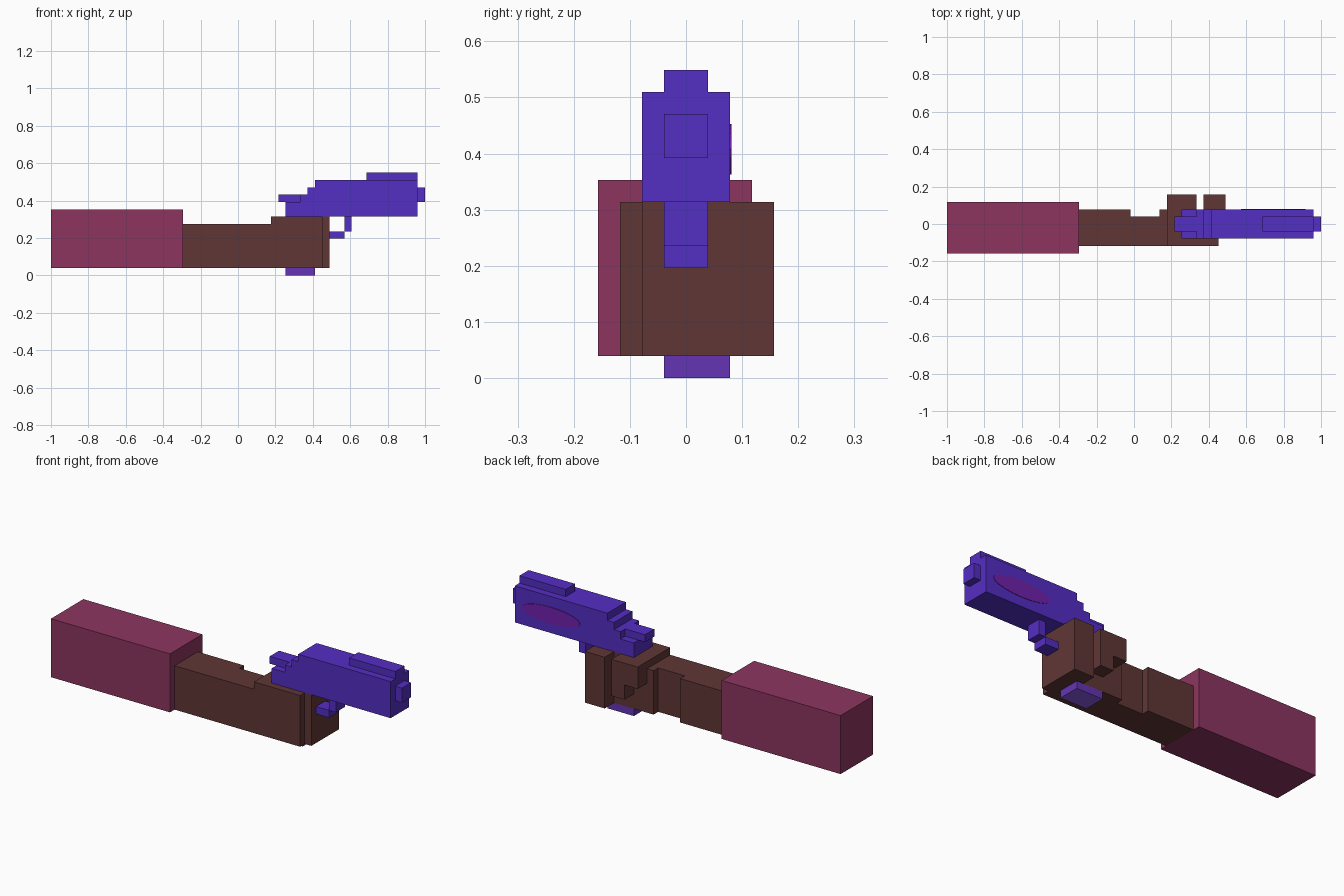
import bpy
import bmesh
import math
from mathutils import Vector

if "Cube" in bpy.data.objects:
    bpy.data.objects.remove(bpy.data.objects["Cube"], do_unlink=True)

U = 2 / 51        # one block unit; x is counted from the sleeve end


def material(name, rgb):
    def linear(c):
        c /= 255
        return c / 12.92 if c <= 0.04045 else ((c + 0.055) / 1.055) ** 2.4
    colour = (*[linear(c) for c in rgb], 1)
    mat = bpy.data.materials.new(name)
    mat.use_nodes = True
    mat.diffuse_color = colour
    bsdf = mat.node_tree.nodes["Principled BSDF"]
    bsdf.inputs["Base Color"].default_value = colour
    bsdf.inputs["Roughness"].default_value = 0.8
    return mat


SLEEVE = material("plum sleeve", (140, 53, 95))
SKIN = material("brown skin", (96, 54, 53))
METAL = material("violet metal", (84, 46, 196))
GRIP = material("purple grip", (100, 53, 180))
BASE = material("pale violet base", (138, 88, 228))
PATCH = material("magenta patch", (112, 32, 172))


def prism(name, outline, axis, lo, hi, mat):
    """Extrude an outline along z (points are x, y) or y (points are x, z)."""
    def place(a, b, c):
        return Vector((a - 25.5, b, c) if axis == "z" else (a - 25.5, c, b)) * U
    bm = bmesh.new()
    face = bm.faces.new([bm.verts.new(place(a, b, lo)) for a, b in outline])
    top = bmesh.ops.extrude_face_region(bm, geom=[face])["geom"]
    shift = Vector((0, 0, hi - lo) if axis == "z" else (0, hi - lo, 0)) * U
    bmesh.ops.translate(bm, vec=shift,
                        verts=[v for v in top if isinstance(v, bmesh.types.BMVert)])
    bmesh.ops.recalc_face_normals(bm, faces=bm.faces)
    mesh = bpy.data.meshes.new(name)
    bm.to_mesh(mesh)
    bm.free()
    mesh.materials.append(mat)
    obj = bpy.data.objects.new(name, mesh)
    bpy.context.collection.objects.link(obj)
    return obj


def box(name, x, y, z, mat):
    outline = [(x[0], y[0]), (x[1], y[0]), (x[1], y[1]), (x[0], y[1])]
    return prism(name, outline, "z", z[0], z[1], mat)


# Sleeve, notched forearm and palm with wrapped fingers
box("sleeve", (0, 18), (-4, 3), (1, 9), SLEEVE)
prism("forearm", [(18, -3), (30, -3), (30, 2), (29, 2), (29, 1), (25, 1),
                  (25, 2), (18, 2)], "z", 1, 7, SKIN)
prism("palm_and_fingers", [(30, -3), (37, -3), (37, -2), (38, -2), (38, 4),
                           (35, 4), (35, 2), (30, 2)], "z", 1, 8, SKIN)
prism("thumb", [(30, 8), (30, 5), (32, 5), (32, 3), (34, 3), (34, 8)],
      "y", 2, 4, SKIN)

# Pistol: slide with stepped rear, hammer, sight, muzzle and trigger guard
prism("slide", [(32, 8), (50, 8), (50, 13), (36, 13), (36, 12), (35, 12),
                (35, 11), (34, 11), (34, 10), (32, 10)], "y", -2, 2, METAL)
box("hammer", (31, 34), (-1, 1), (10, 11), METAL)
box("top_sight", (43, 50), (-1, 1), (13, 14), METAL)
box("muzzle", (50, 51), (-1, 1), (10, 12), METAL)
box("guard_bottom", (38, 40), (-1, 1), (5, 6), METAL)
box("guard_front", (40, 41), (-1, 1), (6, 8), METAL)

# Grip end below the hand, with a paler underside
grip = box("grip_end", (32, 36), (-1, 2), (0, 1), GRIP)
grip.data.materials.append(BASE)
for poly in grip.data.polygons:
    if poly.normal.z < -0.5:
        poly.material_index = 1

# Thin oval patch on the back of the slide
oval = [(44.5 + 4.4 * math.cos(t), 10.4 + 1.15 * math.sin(t))
        for t in (i * math.tau / 20 for i in range(20))]
prism("slide_patch", oval, "y", 2, 2.06, PATCH)
